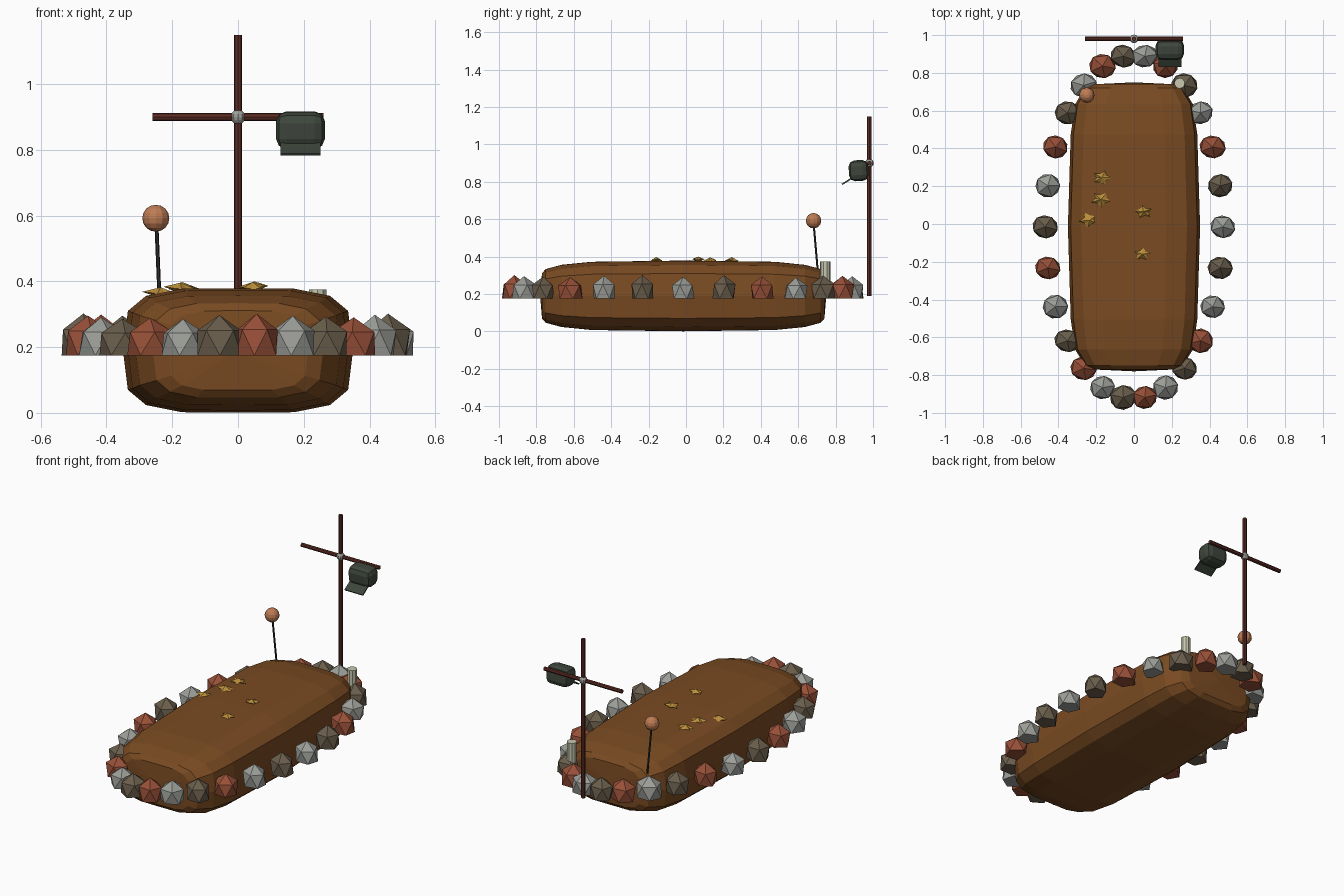
import bpy, bmesh, math, random
from mathutils import Vector, Matrix

if "Cube" in bpy.data.objects:
    bpy.data.objects.remove(bpy.data.objects["Cube"])

random.seed(4)


def srgb(r, g, b):
    f = lambda c: (c / 255 / 12.92) if c < 11 else ((c / 255 + 0.055) / 1.055) ** 2.4
    return (f(r), f(g), f(b), 1)


def mat(name, rgb):
    m = bpy.data.materials.new(name)
    m.diffuse_color = srgb(*rgb)
    m.use_nodes = True
    m.node_tree.nodes["Principled BSDF"].inputs["Base Color"].default_value = m.diffuse_color
    return m


DIRT = mat("brown earth", (122, 75, 34))
GREY = mat("grey stone", (156, 158, 152))
BROWN = mat("dull brown stone", (106, 94, 76))
RED = mat("red brick stone", (152, 80, 56))
RUST = mat("rusty metal", (92, 44, 36))
CLOTH = mat("dark green cloth", (62, 70, 60))
DARK = mat("dark stick", (46, 52, 46))
COPPER = mat("copper", (190, 124, 84))
GOLD = mat("golden leaf", (186, 142, 58))
CREAM = mat("cream wax", (200, 200, 176))


def finish(bm, name, material):
    bmesh.ops.recalc_face_normals(bm, faces=bm.faces)
    me = bpy.data.meshes.new(name)
    bm.to_mesh(me)
    bm.free()
    me.materials.append(material)
    ob = bpy.data.objects.new(name, me)
    bpy.context.collection.objects.link(ob)
    return ob


def rod(name, a, b, r, sides, material):
    a, b = Vector(a), Vector(b)
    d = b - a
    bm = bmesh.new()
    m = Matrix.Translation((a + b) / 2) @ d.to_track_quat('Z', 'Y').to_matrix().to_4x4()
    bmesh.ops.create_cone(bm, cap_ends=True, segments=sides, radius1=r, radius2=r,
                          depth=d.length, matrix=m)
    return finish(bm, name, material)


def ball(name, c, r, u, v, material):
    bm = bmesh.new()
    bmesh.ops.create_uvsphere(bm, u_segments=u, v_segments=v, radius=r,
                              matrix=Matrix.Translation(c))
    return finish(bm, name, material)


def box(name, c, size, tilt, bevel, segs, material):
    bm = bmesh.new()
    bmesh.ops.create_cube(bm, size=1, matrix=Matrix.Diagonal((*size, 1)))
    if bevel:
        bmesh.ops.bevel(bm, geom=bm.edges[:], offset=bevel, segments=segs,
                        profile=0.5, affect='EDGES')
    bmesh.ops.transform(bm, verts=bm.verts,
                        matrix=Matrix.Translation(c) @ Matrix.Rotation(tilt, 4, 'X'))
    return finish(bm, name, material)


# Earth mound: rounded cross-section lofted along y, closed with shallow fans
half = [(0, -.189), (.17, -.188), (.28, -.166), (.335, -.12), (.35, 0),
        (.335, .12), (.28, .166), (.17, .188), (0, .189)]
profile = half + [(-x, z) for x, z in half[-2:0:-1]]
stations = [(.755, .61, .64), (.735, .74, .76), (.65, .89, .88), (.49, .957, .965)]
sections = [(-y, sx, sz) for y, sx, sz in stations] + [(0, 1, 1)] + stations[::-1]
bm = bmesh.new()
rings = [[bm.verts.new((x * sx, y - .015, .19 + z * sz)) for x, z in profile]
         for y, sx, sz in sections]
n = len(profile)
for r0, r1 in zip(rings, rings[1:]):
    for i in range(n):
        bm.faces.new((r0[i], r0[(i + 1) % n], r1[(i + 1) % n], r1[i]))
for ring, y in ((rings[0], -.78), (rings[-1], .75)):
    tip = bm.verts.new((0, y, .19))
    for i in range(n):
        bm.faces.new((ring[i], ring[(i + 1) % n], tip))
finish(bm, "earth_mound", DIRT)

# Ring of flat-bottomed faceted stones, three colours in turn
for i in range(26):
    a = 2 * math.pi * i / 26
    bm = bmesh.new()
    bmesh.ops.create_icosphere(bm, subdivisions=1, radius=1)
    rx, ry = random.uniform(.073, .08), random.uniform(.066, .073)
    rz = random.uniform(.076, .088)
    for v in bm.verts:
        v.co.z = max(v.co.z, -.447)
        v.co = (v.co.x * rx, v.co.y * ry, (v.co.z + .447) * rz)
    m = Matrix.Translation((.47 * math.cos(a), -.015 + .91 * math.sin(a), .175))
    bmesh.ops.transform(bm, verts=bm.verts,
                        matrix=m @ Matrix.Rotation(random.uniform(-.4, .4), 4, 'Z'))
    finish(bm, f"border_stone_{i + 1}", (GREY, BROWN, RED)[i % 3])

# Cross of rusty rods with a round joint
rod("cross_post", (0, .98, .19), (0, .98, 1.15), .012, 8, RUST)
rod("cross_bar", (-.26, .98, .9), (.26, .98, .9), .012, 8, RUST)
ball("cross_joint", (0, .98, .9), .023, 10, 8, GREY)

# Cap hanging on the cross bar
box("cap_crown", (.19, .923, .86), (.15, .105, .112), .06, .032, 2, CLOTH)
box("cap_brim", (.19, .868, .808), (.122, .08, .008), math.radians(33), 0, 1, CLOTH)

# Ball-headed stick
rod("ball_stick", (-.235, .71, .26), (-.248, .683, .57), .006, 6, DARK)
ball("stick_ball", (-.25, .682, .592), .041, 12, 8, COPPER)

# Candle standing on the border stones
rod("candle", (.242, .745, .2), (.242, .745, .375), .028, 10, CREAM)

# Fallen leaves: low crumpled stars lying on the mound
for k, (x, y, z, s) in enumerate([(-.17, .245, .374, 1), (-.175, .13, .372, 1.05),
                                  (-.235, .02, .358, 1.1), (.05, .065, .376, .9),
                                  (.045, -.16, .374, .88)]):
    bm = bmesh.new()
    top = bm.verts.new((x, y, z + .024))
    low = bm.verts.new((x, y, z - .008))
    rim = []
    for j in range(10):
        a = math.pi * j / 5 + k
        r = s * (.052 if j % 2 == 0 else .03)
        rim.append(bm.verts.new((x + r * math.cos(a), y + r * .75 * math.sin(a),
                                 z + random.uniform(.002, .012))))
    for j in range(10):
        bm.faces.new((rim[j], rim[(j + 1) % 10], top))
        bm.faces.new((rim[(j + 1) % 10], rim[j], low))
    finish(bm, f"leaf_{k + 1}", GOLD)
